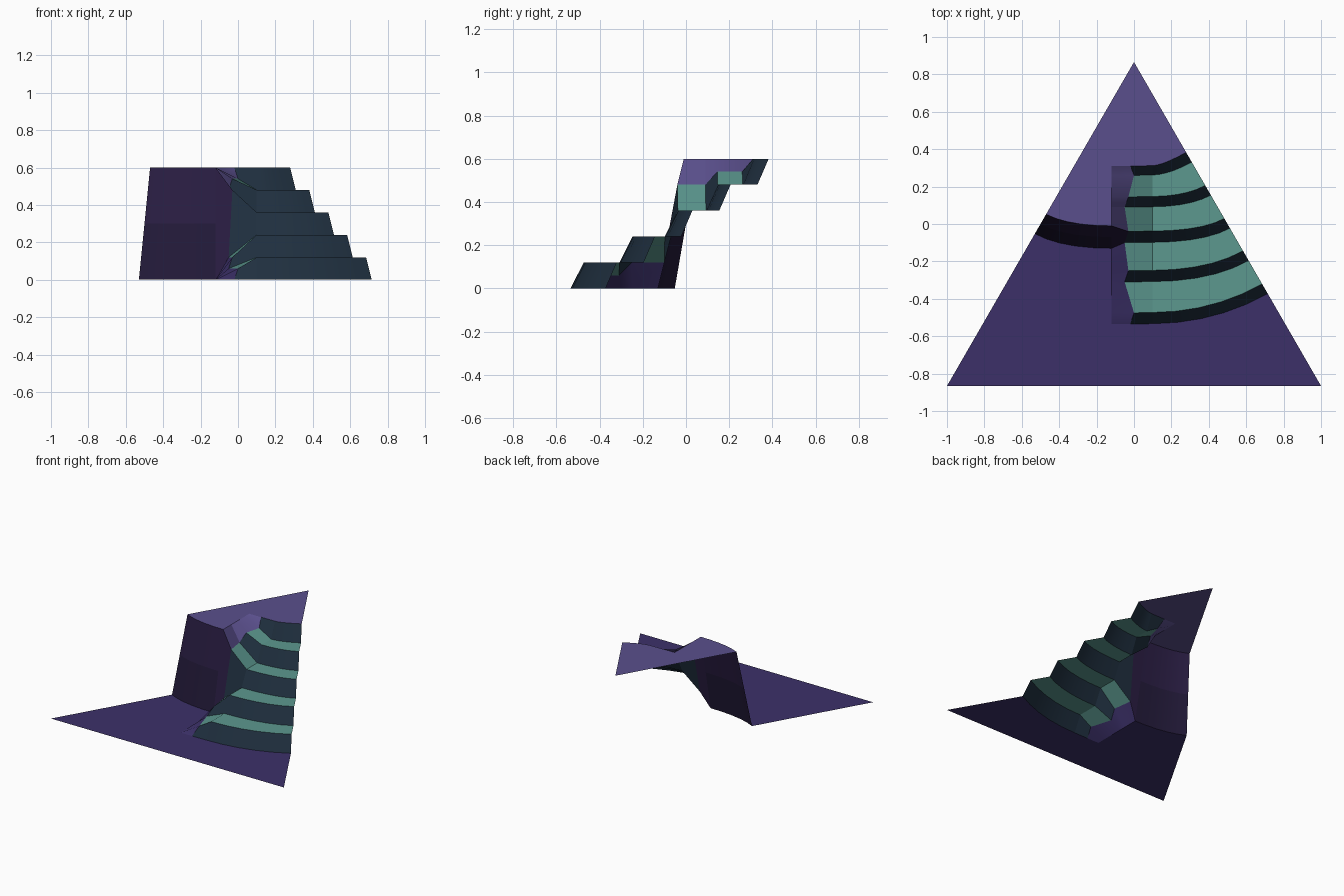
import bpy, math

if "Cube" in bpy.data.objects:
    bpy.data.objects.remove(bpy.data.objects["Cube"])

APEX, EDGE = 0.866, 1.732
SEGS = 5


def material(name, rgb):
    m = bpy.data.materials.new(name)
    m.diffuse_color = (*rgb, 1)
    m.use_nodes = True
    m.node_tree.nodes["Principled BSDF"].inputs["Base Color"].default_value = m.diffuse_color
    return m


LOW = material("low_purple", (0.045, 0.030, 0.141))
HIGH = material("high_purple", (0.102, 0.078, 0.262))
TREAD = material("tread_teal", (0.107, 0.314, 0.275))
RISER = material("riser_navy", (0.014, 0.029, 0.050))
CLIFF_LOW = material("cliff_lower", (0.016, 0.010, 0.040))
CLIFF_HIGH = material("cliff_upper", (0.022, 0.012, 0.054))


def curve(start, ctrl, end, z):
    """Quadratic bend sampled as points at height z."""
    pts = []
    for i in range(SEGS + 1):
        t = i / SEGS
        a, b, c = (1 - t) ** 2, 2 * t * (1 - t), t * t
        pts.append(tuple(a * s + b * k + c * e for s, k, e in zip(start, ctrl, end)) + (z,))
    return pts


def add_object(name, verts, faces, mats, indices):
    me = bpy.data.meshes.new(name)
    me.from_pydata(verts, [], faces)
    for m in mats:
        me.materials.append(m)
    for p, i in zip(me.polygons, indices):
        p.material_index = i
    ob = bpy.data.objects.new(name, me)
    bpy.context.collection.objects.link(ob)
    bpy.context.view_layer.objects.active = ob
    bpy.ops.object.select_all(action='DESELECT')
    ob.select_set(True)
    bpy.ops.object.shade_smooth_by_angle(angle=math.radians(30))


def strips(name, rows, mats, pick):
    """Skin neighbouring rows of points (left to right, front to back)."""
    n = len(rows[0])
    verts = [p for r in rows for p in r]
    faces, idx = [], []
    for r in range(len(rows) - 1):
        for c in range(n - 1):
            a = r * n + c
            faces.append((a, a + 1, a + 1 + n, a + n))
            idx.append(pick(r))
    add_object(name, verts, faces, mats, idx)


# Profile of the stairs: y at the middle, x at the right edge, height
mid_y = [-.535, -.475, -.31, -.25, -.10, -.04, .09, .145, .26, .31]
edge_x = [.715, .685, .613, .583, .513, .483, .411, .381, .309, .279]
mid_x = [-.02, 0, -.05, -.03, -.05, -.03, -.05, -.03, 0, -.02]
heights = [0.12 * ((i + 1) // 2) for i in range(10)]

# Stairs: five curved treads and risers
stairs = []
for y, x, z in zip(mid_y, edge_x, heights):
    ye = APEX - EDGE * x
    stairs.append(curve((.1, y + .002), (max(.12, x - (ye - y) / .577), y + .004), (x, ye), z))
strips("stairs", stairs, [RISER, TREAD], lambda r: r % 2)

# Cliff: two bands bending toward the left edge
bottom = curve((-.53, -.052), (-.39, -.13), (-.12, -.13), 0)
top = curve((-.47, .052), (-.35, -.01), (-.12, -.01), .6)
middle = [tuple((a + b) / 2 for a, b in zip(p, q)) for p, q in zip(bottom, top)]
strips("cliff", [bottom, middle, top], [CLIFF_LOW, CLIFF_HIGH], lambda r: r)

# Blend between cliff and stairs, half in cliff colours and half in stair colours
left_y = mid_y[:4] + [-.13, -.01] + mid_y[6:]
left = [(-.12, y, 0 if i < 5 else .6) for i, y in enumerate(left_y)]
centre = [(x, y, (l[2] + z) / 2) for x, y, l, z in zip(mid_x, mid_y, left, heights)]
strips("cliff_blend", list(map(list, zip(left, centre))), [LOW, CLIFF_HIGH, HIGH],
       lambda r: 0 if r < 4 else 1 if r == 4 else 2)
strips("stair_blend", [[c, s[0]] for c, s in zip(centre, stairs)], [RISER, TREAD],
       lambda r: r % 2)

# Flat grounds filling the rest of the triangle
low = [(-1, -APEX, 0), (1, -APEX, 0)] + stairs[0][::-1] + [centre[0]] + left[:5] + bottom[-2::-1]
high = [(0, APEX, .6)] + top + left[6:] + [centre[9]] + stairs[9]
add_object("lower_ground", low, [tuple(range(len(low)))], [LOW], [0])
add_object("upper_ground", high, [tuple(range(len(high)))], [HIGH], [0])
